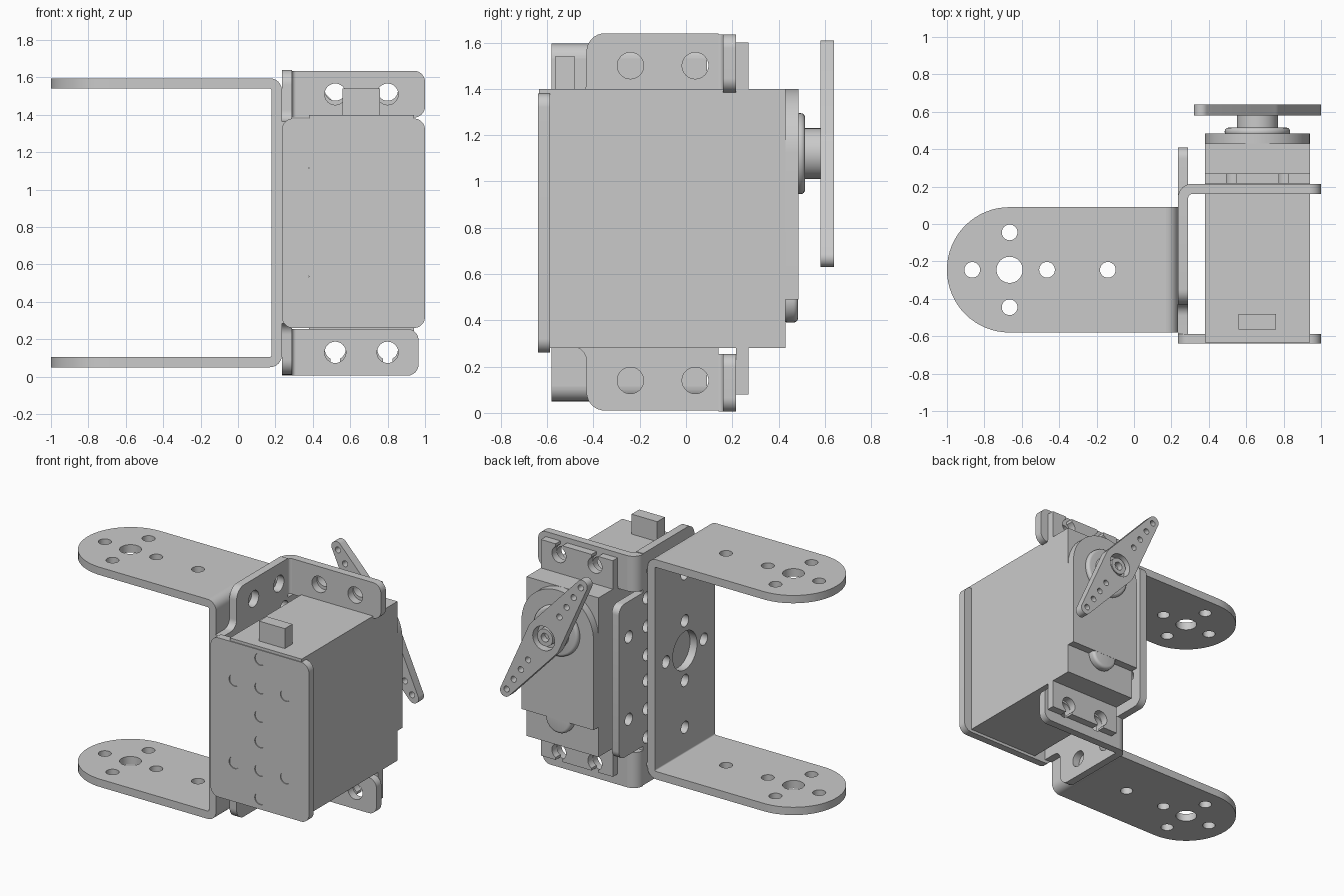
import bpy, bmesh, math
from mathutils import Vector

cube = bpy.data.objects.get("Cube")
if cube:
    bpy.data.objects.remove(cube, do_unlink=True)

grey = bpy.data.materials.new("plain grey")
grey.use_nodes = True
grey.diffuse_color = (0.59, 0.59, 0.59, 1)
grey.node_tree.nodes["Principled BSDF"].inputs["Base Color"].default_value = (0.59, 0.59, 0.59, 1)


def arc(u, v, r, a0, a1, n=16):
    return [(u + r * math.cos(a0 + (a1 - a0) * i / n),
             v + r * math.sin(a0 + (a1 - a0) * i / n)) for i in range(n + 1)]


def circle(u, v, r, n=32):
    return arc(u, v, r, 0, math.tau, n)[:-1]


def rounded(corners, n=8):
    """Fillet a polygon given as (u, v, radius) corners."""
    out = []
    for i, (u, v, r) in enumerate(corners):
        p = Vector((u, v, 0))
        if not r:
            out.append((u, v))
            continue
        nxt = corners[(i + 1) % len(corners)]
        a = (Vector((*corners[i - 1][:2], 0)) - p).normalized()
        b = (Vector((*nxt[:2], 0)) - p).normalized()
        half = a.angle(b) / 2
        centre = p + (a + b).normalized() * r / math.sin(half)
        start = (p + a * r / math.tan(half) - centre).normalized()
        end = (p + b * r / math.tan(half) - centre).normalized()
        for k in range(n + 1):
            q = centre + start.slerp(end, k / n).normalized() * r
            out.append((q.x, q.y))
    return out


def rect(u0, v0, u1, v1, radii=(0, 0, 0, 0)):
    return rounded([(u0, v0, radii[0]), (u1, v0, radii[1]),
                    (u1, v1, radii[2]), (u0, v1, radii[3])], 16)


def finish(obj):
    bpy.ops.object.select_all(action='DESELECT')
    obj.select_set(True)
    bpy.context.view_layer.objects.active = obj
    bpy.ops.object.shade_smooth_by_angle(angle=math.radians(35))


def slab(name, axis, lo, hi, outline, holes=(), bevel=0):
    """Extrude an outline with holes along an axis between lo and hi."""
    curve = bpy.data.curves.new(name, 'CURVE')
    curve.dimensions = '2D'
    curve.fill_mode = 'BOTH'
    curve.extrude = (hi - lo) / 2
    for loop in [outline, *holes]:
        spline = curve.splines.new('POLY')
        spline.points.add(len(loop) - 1)
        for point, (u, v) in zip(spline.points, loop):
            point.co = (u, v, 0, 1)
        spline.use_cyclic_u = True
    temp = bpy.data.objects.new(name + " curve", curve)
    bpy.context.collection.objects.link(temp)
    graph = bpy.context.evaluated_depsgraph_get()
    mesh = bpy.data.meshes.new_from_object(temp.evaluated_get(graph))
    bpy.data.objects.remove(temp, do_unlink=True)
    for vert in mesh.vertices:
        u, v, w = vert.co
        w += (lo + hi) / 2
        vert.co = {'x': (w, u, v), 'y': (u, w, v), 'z': (u, v, w)}[axis]
    bm = bmesh.new()
    bm.from_mesh(mesh)
    bmesh.ops.remove_doubles(bm, verts=bm.verts, dist=1e-5)
    bmesh.ops.recalc_face_normals(bm, faces=bm.faces)
    if bevel:
        bmesh.ops.dissolve_limit(bm, angle_limit=0.01, verts=bm.verts, edges=bm.edges)
        rim = [e for e in bm.edges if e.calc_face_angle(0) > 1]
        bmesh.ops.bevel(bm, geom=rim, offset=bevel, segments=4, profile=0.5, affect='EDGES')
    bm.to_mesh(mesh)
    bm.free()
    mesh.name = name
    mesh.materials.clear()
    mesh.materials.append(grey)
    obj = bpy.data.objects.new(name, mesh)
    bpy.context.collection.objects.link(obj)
    finish(obj)


def bend(name, axis, lo, hi, u, v, r0, r1, start):
    """Quarter-turn sheet metal bend."""
    a, b = math.radians(start), math.radians(start + 90)
    slab(name, axis, lo, hi, arc(u, v, r1, a, b, 8) + arc(u, v, r0, b, a, 8))


def cross(u, v, r, centre_r, gap=0.2):
    return [circle(u, v, centre_r)] + [circle(u + a * gap, v + b * gap, r)
                                       for a, b in ((1, 0), (-1, 0), (0, 1), (0, -1))]


SMALL, BOLT = 0.042, 0.057
PX, PZ = 0.66, 1.12      # output shaft centre
MID = 0.825              # bracket mid height

# U-shaped arm bracket
Y0, Y1, YC = -0.58, 0.09, -0.245
arm_holes = cross(-0.665, YC, SMALL, 0.07) + [circle(-0.14, YC, SMALL)]
for side, z0, z1, zc, start in (("upper", 1.54, 1.595, 1.53, 0), ("lower", 0.05, 0.105, 0.115, 270)):
    slab(side + "_arm", 'z', z0, z1, rect(-1, Y0, 0.17, Y1, (0.334, 0, 0, 0.334)), arm_holes)
    bend(side + "_arm_bend", 'y', Y0, Y1, 0.17, zc, 0.01, 0.065, start)
slab("arm_web", 'x', 0.18, 0.235, rect(Y0, 0.115, Y1, 1.53),
     cross(YC, MID, SMALL, 0.135, 0.21) + [circle(YC, MID + s * 0.54, SMALL) for s in (1, -1)])

# Holder bracket: side web, front plate and rear flanges
half = [(-0.587, 0.54, 0), (-0.43, 0.54, 0.06), (-0.43, 0.815, 0.08), (0.14, 0.815, 0),
        (0.14, 0.54, 0), (0.41, 0.54, 0.06)]
web = [(y, MID + z, r) for y, z, r in half] + [(y, MID - z, r) for y, z, r in reversed(half)]
web_holes = [circle(y, z, BOLT) for y in (-0.24, 0.04) for z in (0.14, 1.5)]
for z in (MID - 0.29, MID + 0.29):
    web_holes += cross(0.1, z, SMALL, SMALL)
slab("holder_web", 'x', 0.235, 0.29, rounded(web), web_holes)
plate_holes = cross(0.62, MID - 0.29, SMALL, SMALL) + cross(0.62, MID + 0.29, SMALL, SMALL)
slab("holder_front_plate", 'y', -0.64, -0.587, rect(0.235, 0.26, 1, 1.38, (0.06,) * 4), plate_holes)
for side, z0, z1, x1, zh in (("upper", 1.385, 1.635, 1, 1.51), ("lower", 0.005, 0.255, 0.965, 0.13)):
    slab(side + "_flange", 'y', 0.16, 0.215, rect(0.31, z0, x1, z1, (0, 0.06, 0.06, 0)),
         [circle(x, zh, BOLT) for x in (0.52, 0.80)])
    bend(side + "_flange_bend", 'z', z0, z1, 0.31, 0.14, 0.02, 0.075, 90)

# Servo body, rear cap and cable outlet
X0, X1 = 0.38, 0.94
slab("servo_body", 'y', -0.634, 0.43, rect(X0, 0.28, X1, 1.4))
slab("servo_cap", 'y', 0.43, 0.485, [(X0, 0.49), (X1, 0.49)] + arc(PX, PZ, 0.28, 0, math.pi, 32))
slab("cap_boss", 'y', 0.42, 0.484, circle(PX, 0.49, 0.1), bevel=0.02)
slab("cable_outlet", 'y', -0.565, -0.48, rect(0.56, 1.38, 0.76, 1.54))

# Mounting ears with open keyhole slots
for side, base, edge, hole in (("upper", 1.4, 1.6, 1.53), ("lower", 0.28, 0.08, 0.145)):
    s = 1 if edge > base else -1
    lip = math.asin(0.026 / 0.055)
    outline = [(X0, base), (X0, edge)]
    for x in (0.52, 0.80):
        key = arc(0, 0, 0.055, math.pi / 2 + lip, math.pi * 2.5 - lip, 24)
        outline += [(x - 0.026, edge)] + [(x + u, hole + s * v) for u, v in key] + [(x + 0.026, edge)]
    slab(side + "_ear", 'y', 0.216, 0.27, outline + [(X1, edge), (X1, base)])

# Output stage and shaft
slab("output_collar", 'y', 0.47, 0.515, circle(PX, PZ, 0.175, 48), bevel=0.02)
slab("output_shaft", 'y', 0.51, 0.582, circle(PX, PZ, 0.11))

# Two-armed horn, tapering from hub to tips
HUB, TIP, REACH = 0.13, 0.04, 0.54
tilt = math.atan2(0.45, -0.30)
tangent = math.acos((HUB - TIP) / REACH)


def along(d):
    return PX + d * math.cos(tilt), PZ + d * math.sin(tilt)


horn = []
for d, turn in ((REACH, 0), (-REACH, math.pi)):
    a = tilt + turn
    horn += arc(*along(d), TIP, a - tangent, a + tangent, 12)
    horn += arc(PX, PZ, HUB, a + tangent, a + math.pi - tangent, 6)
horn_holes = [circle(*along(s * d), 0.021, 16) for s in (1, -1) for d in (0.22, 0.32, 0.42, 0.52)]
slab("horn", 'y', 0.58, 0.64, horn, horn_holes + [circle(PX, PZ, 0.085)])
slab("horn_screw", 'y', 0.575, 0.625, circle(PX, PZ, 0.06), [circle(PX, PZ, 0.03)])
